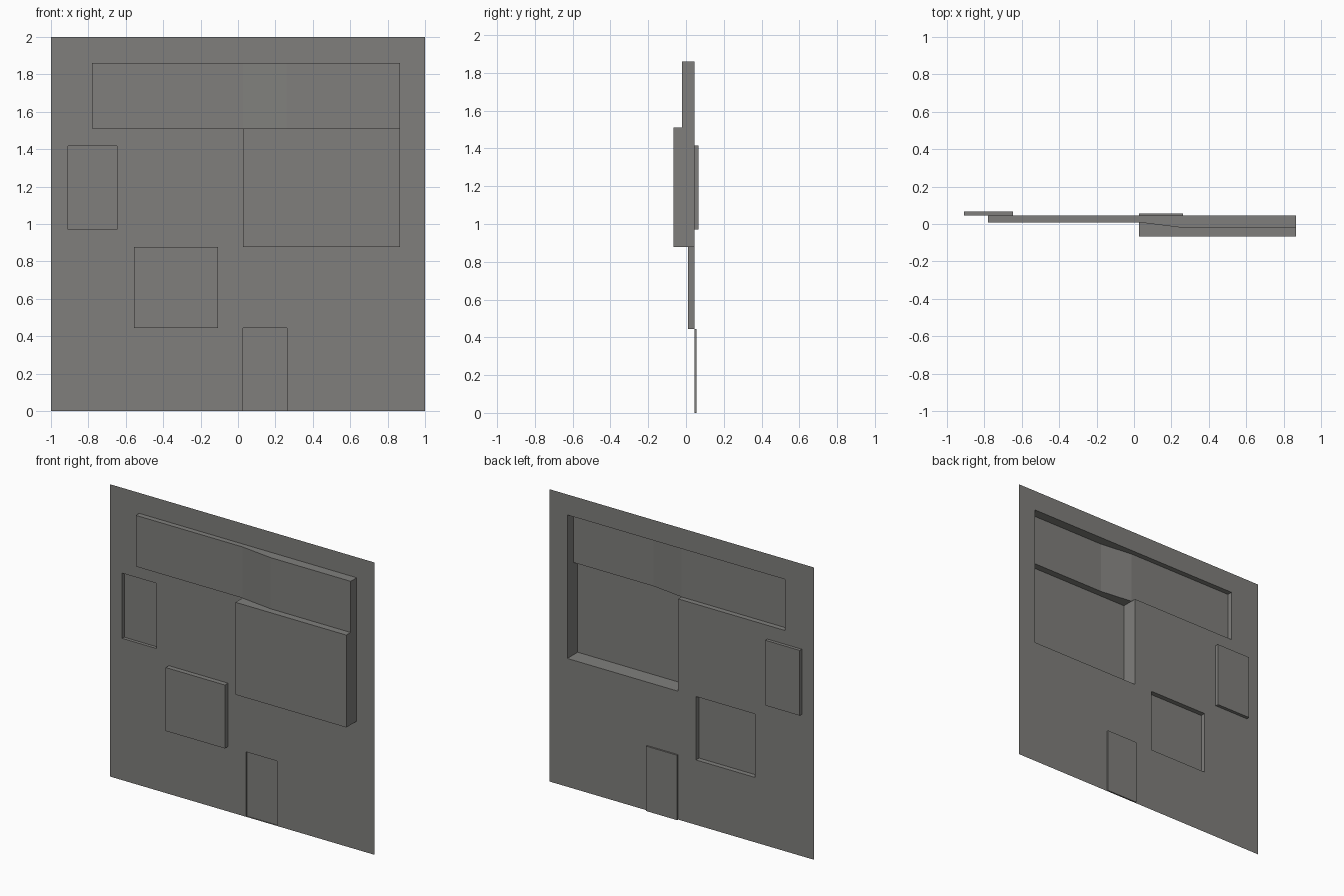
import bpy, bmesh

if "Cube" in bpy.data.objects:
    bpy.data.objects.remove(bpy.data.objects["Cube"])

SHEET_Y = 0.045
# name: (x0, x1, z0, z1, face y)
PANELS = {
    "upper_band":       (-0.78, 0.867, 1.51, 1.86, None),   # stepped depth, see band_y
    "large_panel":      (0.028, 0.867, 0.878, 1.51, -0.067),
    "left_recess":      (-0.908, -0.647, 0.97, 1.416, 0.067),
    "middle_panel":     (-0.555, -0.107, 0.444, 0.878, 0.011),
    "bottom_recess":    (0.028, 0.263, 0.0, 0.444, 0.056),
}

mat = bpy.data.materials.new("warm_grey")
mat.diffuse_color = (0.215, 0.212, 0.202, 1)
mat.use_nodes = True
mat.node_tree.nodes["Principled BSDF"].inputs["Base Color"].default_value = mat.diffuse_color


def band_y(x):
    # upper band: shallow on the left, ramp, deeper on the right
    t = min(max((x - 0.028) / (0.26 - 0.028), 0), 1)
    return 0.009 + t * (-0.02 - 0.009)


def owner(x, z):
    for name, (x0, x1, z0, z1, _) in PANELS.items():
        if x0 < x < x1 and z0 < z < z1:
            return name
    return "wall_sheet"


def depth(name, x):
    if name == "wall_sheet":
        return SHEET_Y
    y = PANELS[name][4]
    return band_y(x) if y is None else y


# cut lines shared by every part
xs = sorted({-1.0, 1.0, 0.26} | {v for p in PANELS.values() for v in p[:2]})
zs = sorted({0.0, 2.0} | {v for p in PANELS.values() for v in p[2:4]})
meshes = {n: bmesh.new() for n in ["wall_sheet", *PANELS]}


def quad(name, *pts):
    bm = meshes[name]
    bm.faces.new([bm.verts.new(p) for p in pts])


def deeper(a, b, x):
    return max((a, b), key=lambda n: abs(depth(n, x) - SHEET_Y))


for i in range(len(xs) - 1):
    x0, x1 = xs[i], xs[i + 1]
    xm = (x0 + x1) / 2
    for j in range(len(zs) - 1):
        z0, z1 = zs[j], zs[j + 1]
        zm = (z0 + z1) / 2
        n = owner(xm, zm)
        a, b = depth(n, x0), depth(n, x1)
        # flat or ramped face
        quad(n, (x0, a, z0), (x1, b, z0), (x1, b, z1), (x0, a, z1))
        # return wall on the left edge
        m = owner((xs[i - 1] + x0) / 2, zm) if i else n
        if m != n:
            c = depth(m, x0)
            quad(deeper(m, n, x0), (x0, c, z0), (x0, a, z0), (x0, a, z1), (x0, c, z1))
        # return wall on the lower edge
        m = owner(xm, (zs[j - 1] + z0) / 2) if j else "wall_sheet"
        if m != n:
            c, d = depth(m, x0), depth(m, x1)
            quad(deeper(m, n, xm), (x0, c, z0), (x1, d, z0), (x1, b, z0), (x0, a, z0))

for name, bm in meshes.items():
    bmesh.ops.remove_doubles(bm, verts=bm.verts, dist=1e-5)
    if name != "wall_sheet":
        bmesh.ops.dissolve_limit(bm, angle_limit=0.01, verts=bm.verts, edges=bm.edges)
    me = bpy.data.meshes.new(name)
    bm.to_mesh(me)
    bm.free()
    me.materials.append(mat)
    bpy.context.collection.objects.link(bpy.data.objects.new(name, me))
